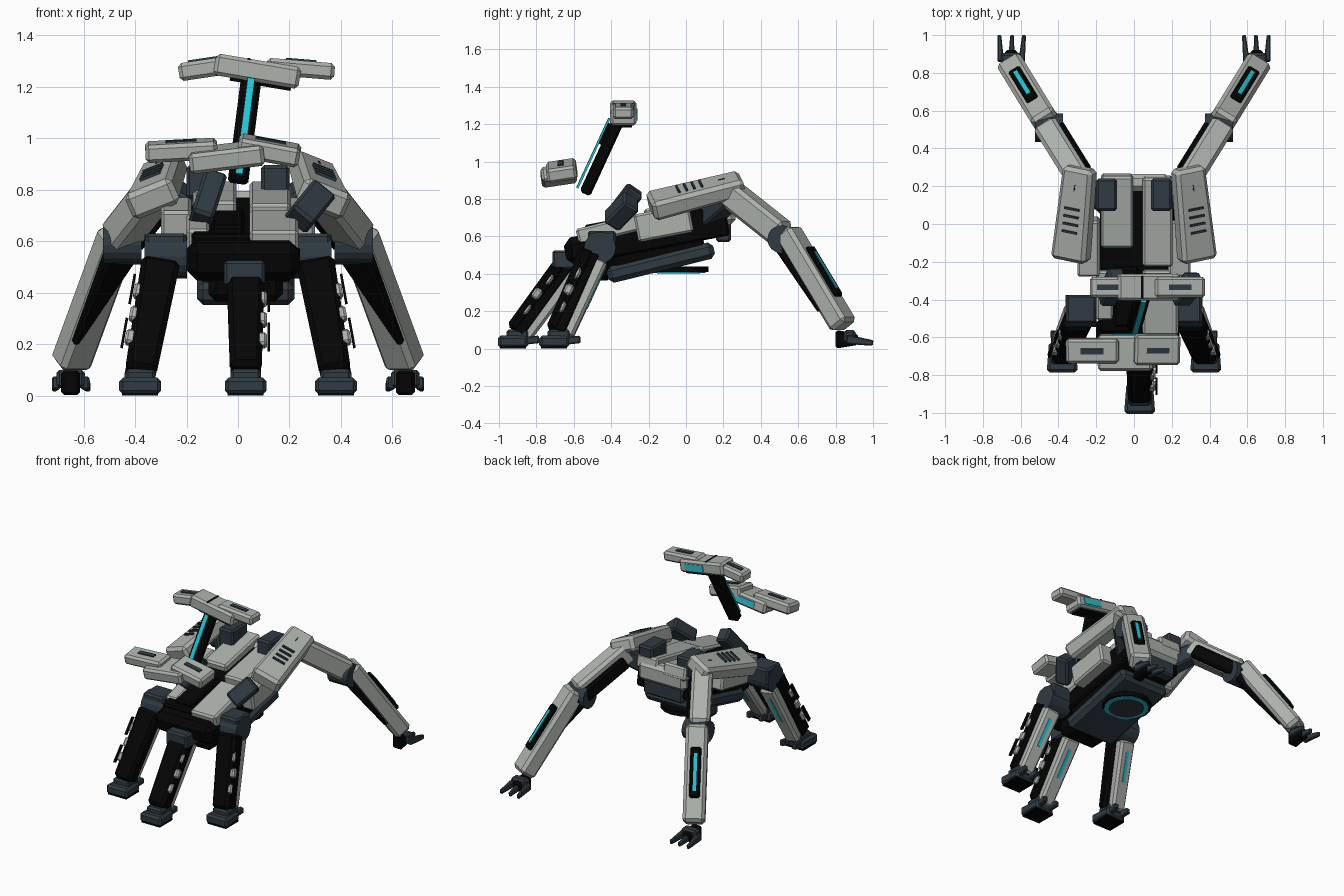
import bpy, bmesh
from mathutils import Vector, Matrix

cube = bpy.data.objects.get("Cube")
if cube:
    bpy.data.objects.remove(cube, do_unlink=True)


def material(name, r, g, b):
    m = bpy.data.materials.new(name)
    m.use_nodes = True
    m.diffuse_color = (r, g, b, 1)
    bsdf = next(n for n in m.node_tree.nodes if n.type == 'BSDF_PRINCIPLED')
    bsdf.inputs["Base Color"].default_value = (r, g, b, 1)
    return m


GREY = material("armour grey", 0.42, 0.445, 0.415)
SLATE = material("slate blue", 0.028, 0.043, 0.055)
BLACK = material("black", 0.0015, 0.0015, 0.0015)
CYAN = material("cyan glow", 0.02, 0.55, 0.66)


def frame(p0, p1, up):
    """Local axes: x is sideways, y runs from p0 to p1, z is outward."""
    p0, p1, up = Vector(p0), Vector(p1), Vector(up)
    a = (p1 - p0).normalized()
    n = (up - a * up.dot(a)).normalized()
    m = Matrix((a.cross(n), a, n)).transposed().to_4x4()
    m.translation = (p0 + p1) / 2
    return m, (p1 - p0).length


def finish(bm, name, mat, mirror):
    for prefix, sign in (("left_", 1), ("right_", -1)) if mirror else (("", 1),):
        copy = bm.copy()
        bmesh.ops.scale(copy, vec=(sign, 1, 1), verts=copy.verts)
        bmesh.ops.recalc_face_normals(copy, faces=copy.faces)
        me = bpy.data.meshes.new(prefix + name)
        copy.to_mesh(me)
        copy.free()
        me.materials.append(mat)
        bpy.context.collection.objects.link(bpy.data.objects.new(prefix + name, me))
    bm.free()


def box(name, m, centre, size, mat, taper=(1, 1), bevel=0.012, mirror=False):
    """Chamfered box; taper scales the far (+y) end."""
    bm = bmesh.new()
    bmesh.ops.create_cube(bm, size=1)
    for v in bm.verts:
        if v.co.y > 0:
            v.co.x *= taper[0]
            v.co.z *= taper[1]
        v.co = Vector(v.co[i] * size[i] + centre[i] for i in range(3))
    if bevel:
        bmesh.ops.bevel(bm, geom=bm.edges[:], offset=min(bevel, min(size) * 0.3),
                        segments=1, affect='EDGES', profile=0.5)
    bmesh.ops.transform(bm, matrix=m, verts=bm.verts)
    finish(bm, name, mat, mirror)


def beam(name, p0, p1, up, w, d, mat, mirror=False, taper=(1, 1), bevel=0.012):
    m, length = frame(p0, p1, up)
    box(name, m, (0, 0, 0), (w, length, d), mat, taper, bevel, mirror)
    return m, length


def drum(name, centre, radius, depth, axis, mat, mirror=False):
    bm = bmesh.new()
    bmesh.ops.create_cone(bm, cap_ends=True, segments=16, radius1=radius,
                          radius2=radius, depth=depth)
    rot = Vector((0, 0, 1)).rotation_difference(Vector(axis)).to_matrix().to_4x4()
    bmesh.ops.transform(bm, matrix=Matrix.Translation(centre) @ rot, verts=bm.verts)
    finish(bm, name, mat, mirror)


WORLD = Matrix()
UP = (0, 0, 1)
FRONT = (0, -1, 0)

# Body hull, sloping up to the rear
hull, hl = beam("hull", (0.02, -0.56, 0.54), (0.02, 0.22, 0.69), UP, 0.40, 0.17, BLACK)
box("hull_nose", hull, (0, -hl / 2 - 0.01, -0.01), (0.44, 0.16, 0.15), BLACK, bevel=0.04)
box("hull_spine", hull, (-0.06, -0.20, 0.065), (0.13, 0.32, 0.10), BLACK)
box("chin", WORLD, (0.03, -0.47, 0.45), (0.29, 0.16, 0.17), BLACK, bevel=0.03)
belly, bl = beam("belly_plate", (0.03, -0.42, 0.39), (0.03, 0.15, 0.53), UP,
                 0.38, 0.09, SLATE, bevel=0.025)
box("belly_core", belly, (0, 0, 0.07), (0.34, 0.5, 0.1), BLACK)
for label, r, z, mat in (("rim", 0.16, 0.425, BLACK), ("light", 0.145, 0.42, CYAN),
                         ("centre", 0.114, 0.417, SLATE)):
    drum("belly_ring_" + label, (0.03, -0.04, z), r, 0.03, UP, mat)

# Upper body covers
for name, x, y0, y1, z0, z1, w in (("rear_cover_a", -0.09, -0.12, 0.26, 0.71, 0.79, 0.17),
                                   ("rear_cover_b", 0.125, -0.22, 0.25, 0.70, 0.79, 0.16),
                                   ("front_cover_a", -0.155, -0.50, -0.24, 0.60, 0.67, 0.09),
                                   ("front_cover_b", 0.14, -0.58, -0.24, 0.595, 0.68, 0.19)):
    beam(name, (x, y0, z0), (x, y1, z1), UP, w, 0.09, GREY)
box("tail_cover", WORLD, (0.01, 0.22, 0.73), (0.36, 0.09, 0.13), GREY, bevel=0.025)
box("tail_block", WORLD, (0.01, 0.2, 0.63), (0.3, 0.08, 0.12), SLATE)
box("back_block", WORLD, (0.145, 0.155, 0.83), (0.11, 0.17, 0.13), SLATE, mirror=True)
box("hip_cover", hull, (0.22, 0.06, 0.045), (0.12, 0.3, 0.15), GREY, mirror=True)

# Tilted fins beside the mast
beam("fin_a", (-0.145, -0.40, 0.68), (-0.09, -0.27, 0.85), FRONT, 0.09, 0.10, SLATE)
beam("fin_b", (0.235, -0.40, 0.68), (0.325, -0.29, 0.79), FRONT, 0.11, 0.10, SLATE)

# Shoulder shells with raised vents
shell, sl = beam("shoulder_shell", (0.335, -0.19, 0.76), (0.285, 0.30, 0.885),
                 (0.4, -0.2, 0.9), 0.20, 0.11, GREY, mirror=True, taper=(0.85, 0.9), bevel=0.02)
for i in range(4):
    box("shoulder_vent", shell, (0, 0.042 * i - 0.09, 0.055), (0.085, 0.011, 0.02),
        SLATE, bevel=0, mirror=True)
box("shoulder_mark", shell, (0, 0.15, 0.05), (0.006, 0.035, 0.008), SLATE, bevel=0, mirror=True)
beam("shoulder_link", (0.14, 0.1, 0.69), (0.3, 0.24, 0.81), UP, 0.12, 0.11, SLATE, mirror=True)

# Rear limbs
upper, ul = beam("rear_upper_limb", (0.285, 0.225, 0.84), (0.465, 0.515, 0.61), UP,
                 0.13, 0.14, GREY, mirror=True, bevel=0.02)
box("rear_upper_lining", upper, (-0.045, 0.03, -0.02), (0.09, ul * 0.82, 0.09), BLACK, mirror=True)
drum("rear_elbow", (0.45, 0.51, 0.585), 0.075, 0.15, (1, 0, 0), SLATE, mirror=True)
lower, ll = beam("rear_lower_limb", (0.465, 0.54, 0.63), (0.652, 0.845, 0.12), UP,
                 0.14, 0.115, GREY, mirror=True, bevel=0.02)
beam("rear_lower_lining", lower @ Vector((-0.005, -0.29, -0.05)),
     lower @ Vector((0.05, 0.18, -0.045)), lower.col[2].xyz, 0.145, 0.09, BLACK,
     mirror=True, taper=(0.2, 0.45))
box("limb_panel", lower, (0, 0.0, 0.065), (0.068, 0.32, 0.03), BLACK, mirror=True)
box("limb_light", lower, (0, 0.0, 0.081), (0.022, 0.24, 0.006), CYAN, bevel=0, mirror=True)
box("rear_foot", WORLD, (0.65, 0.86, 0.05), (0.075, 0.12, 0.10), BLACK,
    taper=(0.9, 0.6), mirror=True)
box("rear_foot_top", WORLD, (0.65, 0.875, 0.065), (0.11, 0.06, 0.07), SLATE, mirror=True)
for x, tip in ((0.595, 0.582), (0.65, 0.645), (0.705, 0.713)):
    beam("rear_toe", (x, 0.86, 0.05), (tip, 1.0, 0.03), UP, 0.034, 0.05, SLATE,
         mirror=True, taper=(0.6, 0.6), bevel=0.006)


def front_leg(name, hip, ankle, mirror):
    m, n = beam(name + "_core", hip, ankle, FRONT, 0.12, 0.07, BLACK, mirror)
    box(name + "_guard", m, (0, 0, 0.04), (0.15, n, 0.08), BLACK, (0.82, 0.85), 0.02, mirror)
    box(name + "_calf", m, (0, 0.01, -0.045), (0.115, n * 0.95, 0.075), GREY, (0.9, 0.9),
        0.015, mirror)
    box(name + "_light", m, (0, -0.05, -0.082), (0.022, 0.2, 0.006), CYAN, bevel=0, mirror=mirror)
    # Cleats and strakes on the outer side, which is local -x
    for i in range(3):
        box(name + "_cleat", m, (-0.062, 0.1 * i - 0.09, 0.045), (0.042, 0.06, 0.045), GREY,
            bevel=0.01, mirror=mirror)
    for y in (-0.09, 0.10):
        box(name + "_strake", m, (-0.09, y, 0.055), (0.01, 0.12, 0.025), BLACK,
            bevel=0, mirror=mirror)
    # Foot with ankle, sole and heel claws
    x, y = ankle[0], ankle[1]
    box(name + "_foot", WORLD, (x, y - 0.025, 0.037), (0.165, 0.16, 0.066), SLATE,
        (0.85, 1), 0.015, mirror)
    box(name + "_sole", WORLD, (x, y - 0.025, 0.006), (0.14, 0.14, 0.012), BLACK,
        bevel=0, mirror=mirror)
    box(name + "_ankle", WORLD, (x, y, 0.07), (0.12, 0.12, 0.065), SLATE, mirror=mirror)
    for dx in (-0.04, 0.04):
        beam(name + "_claw", (x + dx, y + 0.03, 0.04), (x + dx * 1.2, y + 0.115, 0.05), UP,
             0.032, 0.04, SLATE, mirror, bevel=0.006)


# Three front legs and their hips
front_leg("side_leg", (0.302, -0.485, 0.51), (0.38, -0.68, 0.08), True)
front_leg("centre_leg", (0.03, -0.61, 0.47), (0.03, -0.90, 0.08), False)
drum("side_hip_drum", (0.28, -0.46, 0.54), 0.085, 0.165, (1, 0, 0), SLATE, mirror=True)
box("side_hip_block", WORLD, (0.28, -0.45, 0.575), (0.16, 0.15, 0.11), SLATE, mirror=True)
box("centre_hip_block", WORLD, (0.025, -0.64, 0.475), (0.16, 0.15, 0.10), SLATE)

# Mast with its light strip
mast, ml = beam("mast", (0.0, -0.54, 0.83), (0.05, -0.36, 1.22), FRONT, 0.08, 0.06, BLACK)
box("mast_light_rail", mast, (0, 0, 0.05), (0.028, ml * 0.95, 0.012), CYAN, bevel=0)
box("mast_rail_mount", mast, (0, 0.12, 0.035), (0.03, 0.12, 0.025), BLACK, bevel=0)


def crossbar(name, y, lean, pieces):
    """Three overlapping sections, each from x, z to x, z with width, height and y shift."""
    for label, (x0, z0, x1, z1, w, h, dy) in zip(("wing_a", "wing_b", "middle"), pieces):
        m, n = beam(name + "_" + label, (x0, y + dy, z0), (x1, y + dy, z1), (0, lean, 1), w, h,
                    GREY, bevel=0.014)
        if label != "middle":
            box(name + "_slot", m, (0, 0, h / 2 + 0.002), (0.03, 0.12, 0.008), SLATE, bevel=0)
    return m, w


mid, mw = crossbar("upper_bar", -0.335, 0, ((-0.23, 1.255, -0.03, 1.285, 0.11, 0.07, 0),
                                            (0.11, 1.28, 0.375, 1.258, 0.11, 0.065, 0),
                                            (-0.09, 1.288, 0.24, 1.232, 0.14, 0.085, 0)))
box("upper_bar_light", mid, (-mw / 2, 0.05, 0), (0.009, 0.14, 0.04), CYAN, bevel=0)
box("upper_bar_socket", mid, (0, 0.02, -0.045), (0.09, 0.24, 0.018), BLACK, bevel=0)
box("upper_bar_seam", mid, (0, -0.04, 0.041), (0.12, 0.012, 0.008), BLACK, bevel=0)
mid, mw = crossbar("lower_bar", -0.67, -0.15, ((-0.36, 0.945, -0.08, 0.96, 0.13, 0.07, 0),
                                               (0.0, 0.975, 0.24, 0.93, 0.16, 0.075, 0.005),
                                               (-0.19, 0.91, 0.10, 0.945, 0.19, 0.08, -0.01)))
box("lower_bar_light", mid, (-mw / 2, 0.02, 0), (0.009, 0.17, 0.035), CYAN, bevel=0)
